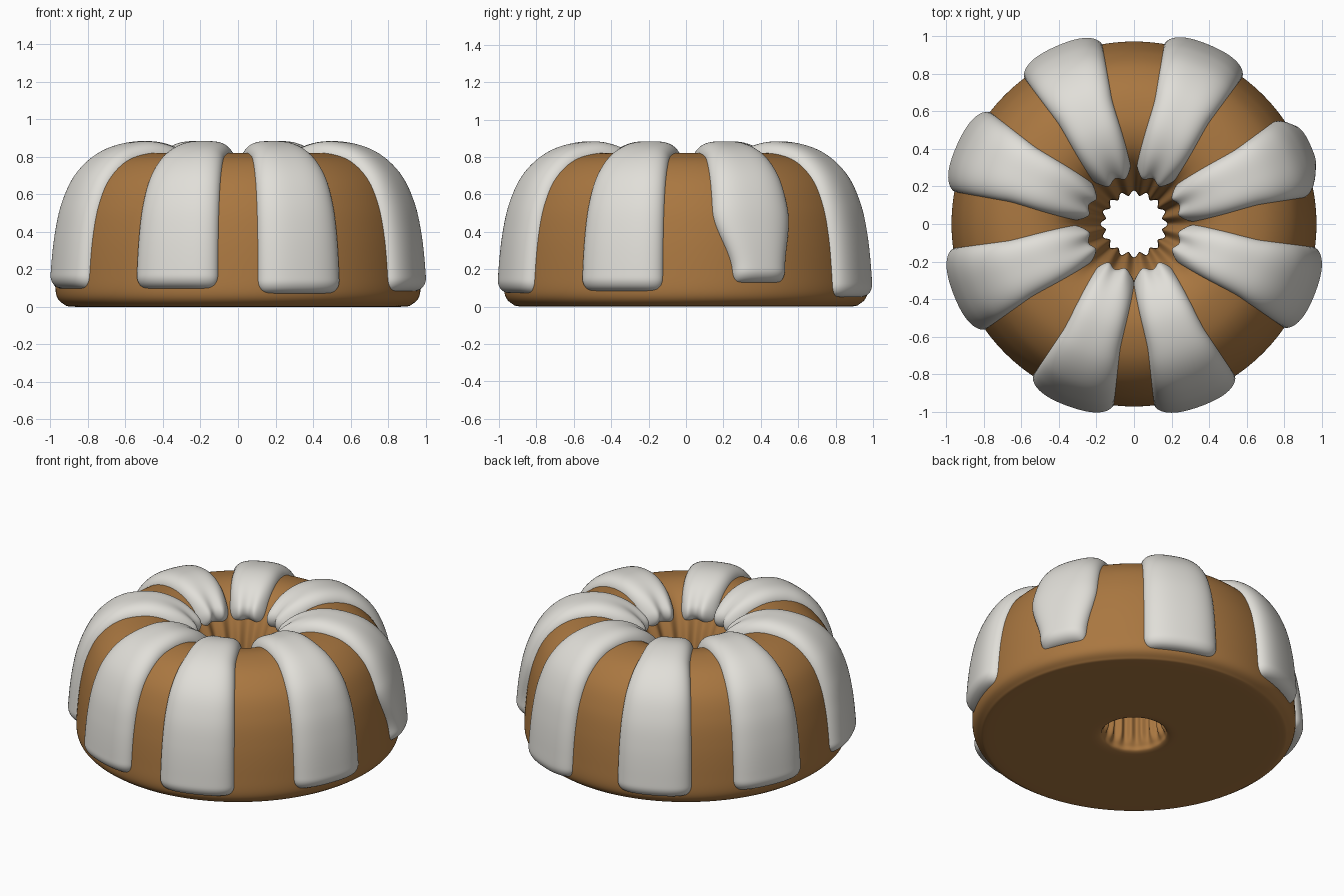
import bpy, math

if "Cube" in bpy.data.objects:
    bpy.data.objects.remove(bpy.data.objects["Cube"], do_unlink=True)


def material(name, rgb):
    mat = bpy.data.materials.new(name)
    mat.use_nodes = True
    mat.diffuse_color = (*rgb, 1)
    mat.node_tree.nodes["Principled BSDF"].inputs["Base Color"].default_value = (*rgb, 1)
    return mat


brown = material("baked brown", (0.40, 0.185, 0.052))
cream = material("icing white", (0.75, 0.735, 0.69))

# Ring cross-section (radius, height), from the base up the outside and down the hole
KNOTS = [(0.24, 0), (0.55, 0), (0.86, 0), (0.93, 0.015), (0.97, 0.07), (0.967, 0.2),
         (0.947, 0.38), (0.91, 0.54), (0.84, 0.68), (0.72, 0.78), (0.56, 0.82),
         (0.43, 0.80), (0.33, 0.735), (0.26, 0.63), (0.205, 0.48), (0.17, 0.3),
         (0.168, 0.12), (0.19, 0.04)]
STEPS = 8


def spline_point(a, b, c, d, t):
    return tuple(0.5 * (2 * q + (r - p) * t + (2 * p - 5 * q + 4 * r - s) * t * t
                        + (3 * q - p - 3 * r + s) * t ** 3)
                 for p, q, r, s in zip(a, b, c, d))


profile = []
count = len(KNOTS)
for k in range(count):
    ring = [KNOTS[(k + o) % count] for o in (-1, 0, 1, 2)]
    for step in range(STEPS):
        r, z = spline_point(*ring, step / STEPS)
        profile.append((r, max(z, 0)))


def smooth(lo, hi, x):
    t = min(max((x - lo) / (hi - lo), 0), 1)
    return t * t * (3 - 2 * t)


def surface(r, z, angle):
    """Point on the ring, with flutes around the hole."""
    flute = 0.013 * (1 - smooth(0.24, 0.5, r)) * smooth(0.0, 0.12, z)
    r += flute * math.cos(16 * angle)
    return (r * math.cos(angle), r * math.sin(angle), z)


def add_object(name, verts, faces, mat):
    mesh = bpy.data.meshes.new(name)
    mesh.from_pydata(verts, [], faces)
    mesh.materials.append(mat)
    obj = bpy.data.objects.new(name, mesh)
    bpy.context.collection.objects.link(obj)
    mesh.shade_smooth()
    return obj


# Cake body
SEGMENTS = 192
rows = len(profile)
verts = [surface(r, z, math.tau * j / SEGMENTS) for r, z in profile for j in range(SEGMENTS)]
faces = []
for i in range(rows):
    for j in range(SEGMENTS):
        a, b = i * SEGMENTS, (i + 1) % rows * SEGMENTS
        j2 = (j + 1) % SEGMENTS
        faces.append((a + j, a + j2, b + j2, b + j))
add_object("cake_body", verts, faces, brown)


def icing_path(bottom):
    """Part of the cross-section the icing covers, with running length."""
    path = [p for i, p in enumerate(profile)
            if 3 * STEPS < i and p[1] >= bottom and not (p[0] < 0.27)]
    lengths = [0]
    for p, q in zip(path, path[1:]):
        lengths.append(lengths[-1] + math.dist(p, q))
    return path, lengths


def sample(path, lengths, s):
    s = min(max(s, 0), lengths[-1])
    k = 0
    while k < len(path) - 2 and lengths[k + 1] < s:
        k += 1
    t = (s - lengths[k]) / (lengths[k + 1] - lengths[k])
    return [p + (q - p) * t for p, q in zip(path[k], path[k + 1])]


def add_icing(name, centre, half, bottom, taper):
    path, lengths = icing_path(bottom)
    total = lengths[-1]
    n, m = 80, 32
    verts, faces = [], []
    for i in range(n + 1):
        s = total * (1 - math.cos(math.pi * i / n)) / 2
        r, z = sample(path, lengths, s)
        p, q = sample(path, lengths, s - 0.025), sample(path, lengths, s + 0.025)
        length = math.dist(p, q)
        nr, nz = (q[1] - p[1]) / length, (p[0] - q[0]) / length
        # Rounded ends, a fan that widens towards the hole, and an optional narrow drip
        end = min(s, total - s)
        e = math.sqrt(max(0, 1 - max(0, 1 - end / 0.07) ** 2))
        fan = min(max((0.68 - r) / 0.42, 0), 1) ** 1.4
        width = half + (21.5 - half) * fan
        drip = taper * (1 - smooth(0.18, 0.52, z))
        width *= (0.75 + 0.25 * e) * (1 - drip)
        for j in range(m + 1):
            u = -math.cos(math.pi * j / m)
            angle = math.radians(centre + 4 * drip + u * width)
            thick = -0.015 + 0.078 * e * math.sqrt(max(0, 1 - abs(u) ** 3.5))
            x, y, h = surface(r, z, angle)
            verts.append((x + nr * thick * math.cos(angle),
                          y + nr * thick * math.sin(angle), h + nz * thick))
    for i in range(n):
        for j in range(m):
            a = i * (m + 1) + j
            faces.append((a, a + 1, a + m + 2, a + m + 1))
    add_object(name, verts, faces, cream)


# Icing strips: centre angle, half width in degrees, lower end, drip taper
STRIPS = [(22.5, 13.8, 0.12, 0.34), (67, 13.6, 0.05, 0), (113.5, 13.6, 0.07, 0),
          (156, 14, 0.08, 0), (201.5, 14, 0.09, 0), (250, 13.8, 0.09, 0),
          (290, 13.8, 0.07, 0), (339, 13.8, 0.075, 0)]
for number, strip in enumerate(STRIPS, 1):
    add_icing(f"icing_strip_{number}", *strip)
